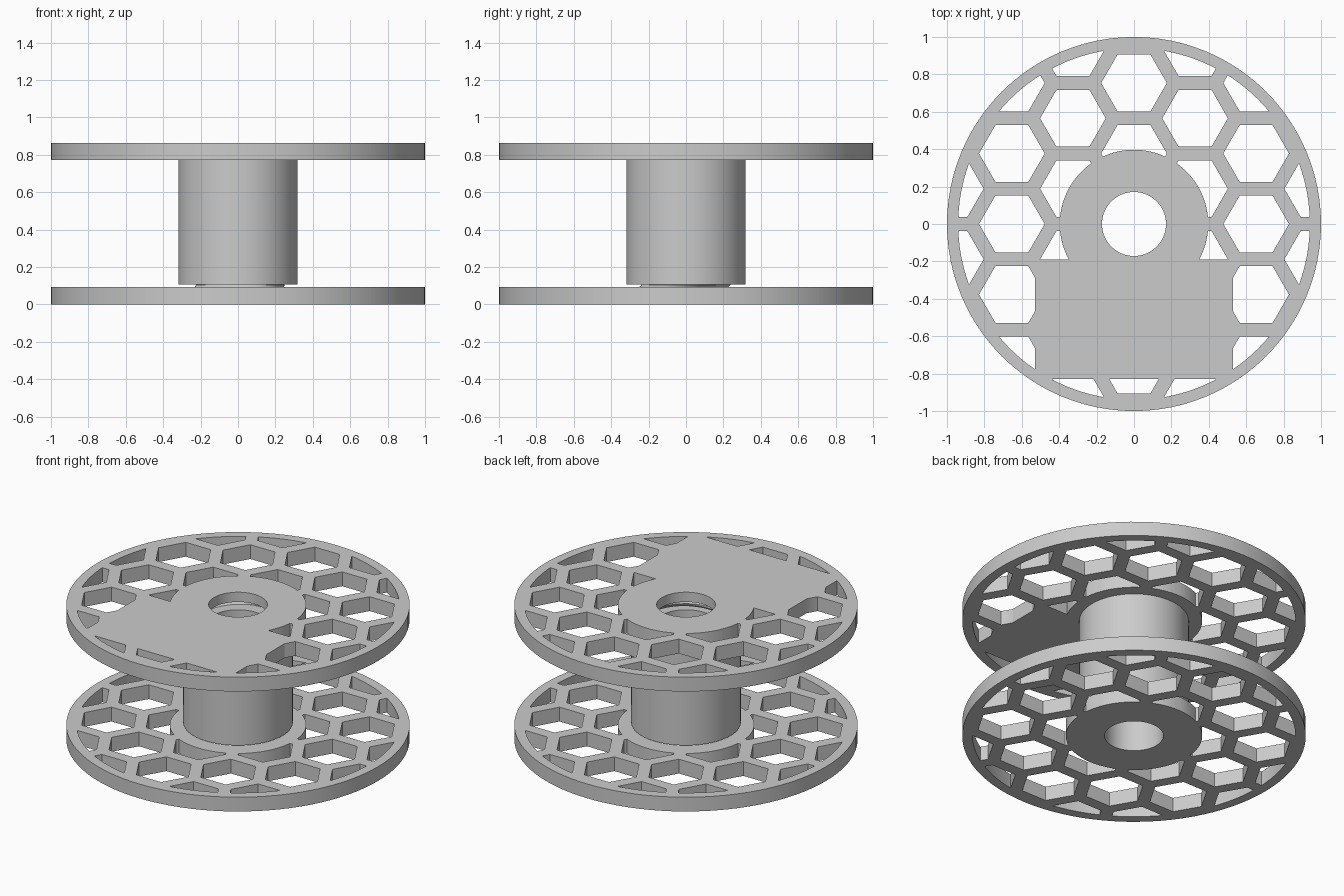
import bpy, bmesh, math

if "Cube" in bpy.data.objects:
    bpy.data.objects.remove(bpy.data.objects["Cube"])

SEG = 96
TAU = 2 * math.pi
T, H = 0.092, 0.863           # flange thickness, total height
HOLE, HUB, RIM = 0.171, 0.397, 0.94
PITCH = 0.07


def finish(name, bm):
    bmesh.ops.recalc_face_normals(bm, faces=bm.faces[:])
    me = bpy.data.meshes.new(name)
    bm.to_mesh(me)
    bm.free()
    ob = bpy.data.objects.new(name, me)
    bpy.context.collection.objects.link(ob)
    return ob


def lathe(name, profile):
    """Closed ring solid; each profile radius is a number or a function of angle."""
    bm = bmesh.new()
    rings = []
    for r, z in profile:
        ring = []
        for i in range(SEG):
            a = TAU * i / SEG
            rad = r(a) if callable(r) else r
            ring.append(bm.verts.new((rad * math.cos(a), rad * math.sin(a), z)))
        rings.append(ring)
    for k, lo in enumerate(rings):
        hi = rings[(k + 1) % len(rings)]
        for i in range(SEG):
            j = (i + 1) % SEG
            bm.faces.new((lo[i], lo[j], hi[j], hi[i]))
    return finish(name, bm)


def ring(name, r0, r1, z0, z1):
    return lathe(name, [(r0, z0), (r1, z0), (r1, z1), (r0, z1)])


def thread(r_min, r_max, z0, z1):
    """Profile points of a helical ridge from z0 to z1."""
    n = round((z1 - z0) / PITCH * 6)
    pts = []
    for k in range(n + 1):
        z = z0 + (z1 - z0) * k / n

        def rad(a, z=z):
            p = (z / PITCH - a / TAU) % 1.0
            tri = 1 - abs(2 * p - 1)
            return r_min + (r_max - r_min) * min(1, max(0, tri * 1.6 - 0.3))
        pts.append((rad, z))
    return pts


def prism(bm, pts, z0, z1):
    lo = [bm.verts.new((x, y, z0)) for x, y in pts]
    hi = [bm.verts.new((x, y, z1)) for x, y in pts]
    bm.faces.new(lo)
    bm.faces.new(hi)
    n = len(pts)
    for i in range(n):
        j = (i + 1) % n
        bm.faces.new((lo[i], lo[j], hi[j], hi[i]))


def boolean(ob, cutter, op):
    mod = ob.modifiers.new("cut", 'BOOLEAN')
    mod.operation, mod.object, mod.solver = op, cutter, 'EXACT'
    bpy.context.view_layer.objects.active = ob
    bpy.ops.object.modifier_apply(modifier=mod.name)
    bpy.data.objects.remove(cutter)


def flange(name, z0, plate):
    z1 = z0 + T
    # honeycomb openings, clipped between hub and rim
    bm = bmesh.new()
    step, rad = 0.377, 0.1755
    for c in range(-3, 4):
        for q in range(-3, 4):
            x = c * step * math.sqrt(3) / 2
            y = (q + (0.5 if c % 2 else 0)) * step
            if math.hypot(x, y) < 1.1:
                prism(bm, [(x + rad * math.cos(TAU * i / 6), y + rad * math.sin(TAU * i / 6))
                           for i in range(6)], z0 - 0.2, z1 + 0.2)
    cells = finish("cells", bm)
    boolean(cells, ring("clip", HUB, RIM, z0 - 0.1, z1 + 0.1), 'INTERSECT')
    if plate:
        bm = bmesh.new()
        prism(bm, [(-0.53, -0.83), (0.53, -0.83), (0.53, -0.19), (-0.53, -0.19)],
              z0 - 0.3, z1 + 0.3)
        boolean(cells, finish("plate", bm), 'DIFFERENCE')
    disc = ring(name, HOLE, 1.0, z0, z1)
    boolean(disc, cells, 'DIFFERENCE')
    return disc


# flanges
bottom = flange("bottom_flange", 0, False)
top = flange("top_flange", H - T, True)
boolean(top, ring("counterbore", 0.1, 0.26, H - T - 0.05, 0.80), 'DIFFERENCE')

# outer core with internal thread
core = lathe("core_sleeve", [(0.319, H - T), (0.319, 0.107)]
             + thread(0.235, 0.26, 0.107, H - T))

# hollow threaded post on the bottom flange
post = lathe("threaded_post", [(HOLE, 0.75), (HOLE, T)] + thread(0.225, 0.25, T, 0.75))

for ob in (bottom, top, core, post):
    bpy.ops.object.select_all(action='DESELECT')
    ob.select_set(True)
    bpy.context.view_layer.objects.active = ob
    bpy.ops.object.shade_smooth_by_angle(angle=math.radians(30))
